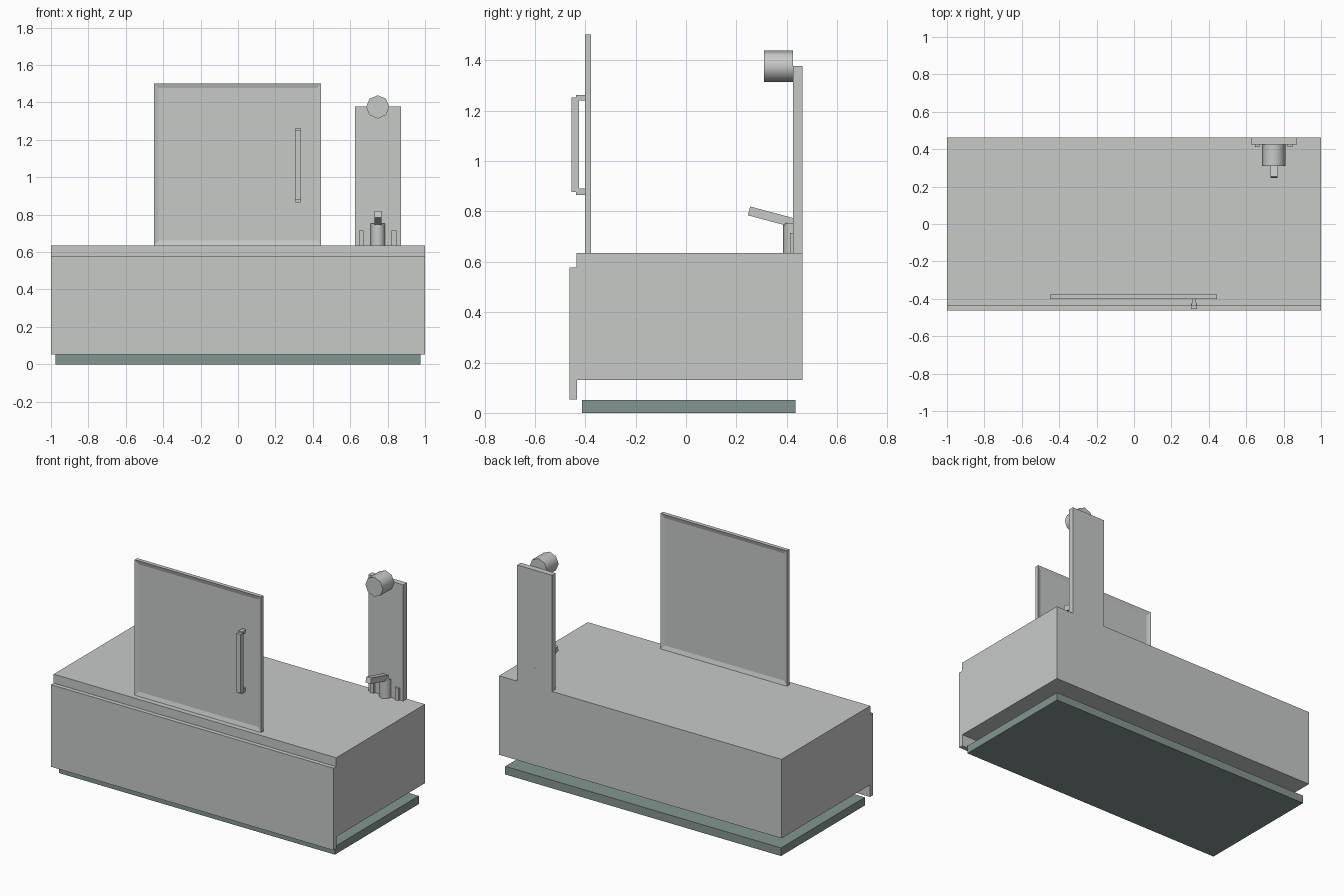
import bpy, bmesh, math
from mathutils import Matrix

if "Cube" in bpy.data.objects:
    bpy.data.objects.remove(bpy.data.objects["Cube"])


def material(name, rgb):
    m = bpy.data.materials.new(name)
    m.diffuse_color = (*rgb, 1)
    m.use_nodes = True
    m.node_tree.nodes["Principled BSDF"].inputs["Base Color"].default_value = m.diffuse_color
    return m


GREY = material("light grey", (0.57, 0.59, 0.575))
TEAL = material("dark teal grey", (0.235, 0.305, 0.287))


def finish(name, bm, mat, smooth=False):
    bmesh.ops.recalc_face_normals(bm, faces=bm.faces)
    me = bpy.data.meshes.new(name)
    bm.to_mesh(me)
    bm.free()
    me.materials.append(mat)
    ob = bpy.data.objects.new(name, me)
    bpy.context.collection.objects.link(ob)
    if smooth:
        bpy.ops.object.select_all(action='DESELECT')
        ob.select_set(True)
        bpy.context.view_layer.objects.active = ob
        bpy.ops.object.shade_smooth_by_angle(angle=math.radians(50))
    return ob


def box_bm(x, y, z):
    bm = bmesh.new()
    size = Matrix.Diagonal((x[1] - x[0], y[1] - y[0], z[1] - z[0], 1))
    mid = Matrix.Translation((sum(x) / 2, sum(y) / 2, sum(z) / 2))
    bmesh.ops.create_cube(bm, size=1, matrix=mid @ size)
    return bm


def box(name, x, y, z, mat=GREY):
    return finish(name, box_bm(x, y, z), mat)


def cylinder(name, centre, radius, depth, rotation):
    bm = bmesh.new()
    bmesh.ops.create_cone(bm, cap_ends=True, segments=8, radius1=radius, radius2=radius,
                          depth=depth, matrix=Matrix.Translation(centre) @ rotation)
    return finish(name, bm, GREY, True)


# Tub body, front apron and floor plinth
box("tub_body", (-1, 1), (-0.435, 0.462), (0.13, 0.635))
box("front_apron", (-1, 1), (-0.462, -0.432), (0.053, 0.578))
box("plinth", (-0.977, 0.975), (-0.413, 0.435), (0, 0.052), TEAL)

# Door with a shallow recess on both sides
bm = box_bm((-0.45, 0.445), (-0.402, -0.377), (0.635, 1.502))
bm.normal_update()
sides = [f for f in bm.faces if abs(f.normal.y) > 0.9]
bmesh.ops.inset_individual(bm, faces=sides, thickness=0.037)
for f in sides:
    step = math.copysign(0.008, -f.normal.y)
    for v in f.verts:
        v.co.y += step
finish("door", bm, GREY)

# Door handle: bar and two tapered mounts
box("handle_bar", (0.304, 0.338), (-0.455, -0.425), (0.877, 1.253))
for i, (z0, z1) in enumerate([(0.865, 0.89), (1.24, 1.263)]):
    bm = box_bm((0.307, 0.335), (-0.437, -0.396), (z0, z1))
    for v in bm.verts:
        if v.co.y > -0.41:
            v.co.x = 0.321 + (v.co.x - 0.321) * 0.6
    finish(f"handle_mount_{i + 1}", bm, GREY)

# Shower column and round head
box("shower_column", (0.625, 0.872), (0.425, 0.462), (0.635, 1.378))
cylinder("shower_head", (0.747, 0.367, 1.376), 0.062, 0.116,
         Matrix.Rotation(math.pi / 2, 4, 'X'))

# Tap: post, tilted spout and two levers
cylinder("tap_post", (0.748, 0.424, 0.694), 0.039, 0.12, Matrix())
bm = bmesh.new()
bmesh.ops.create_cube(bm, size=1, matrix=Matrix.Translation((0.748, 0.338, 0.7785))
                      @ Matrix.Rotation(math.radians(-15), 4, 'X')
                      @ Matrix.Diagonal((0.036, 0.182, 0.036, 1)))
finish("tap_spout", bm, GREY)
for side, x in (("left", 0.659), ("right", 0.835)):
    box(f"{side}_lever", (x - 0.013, x + 0.013), (0.412, 0.43), (0.635, 0.714))
